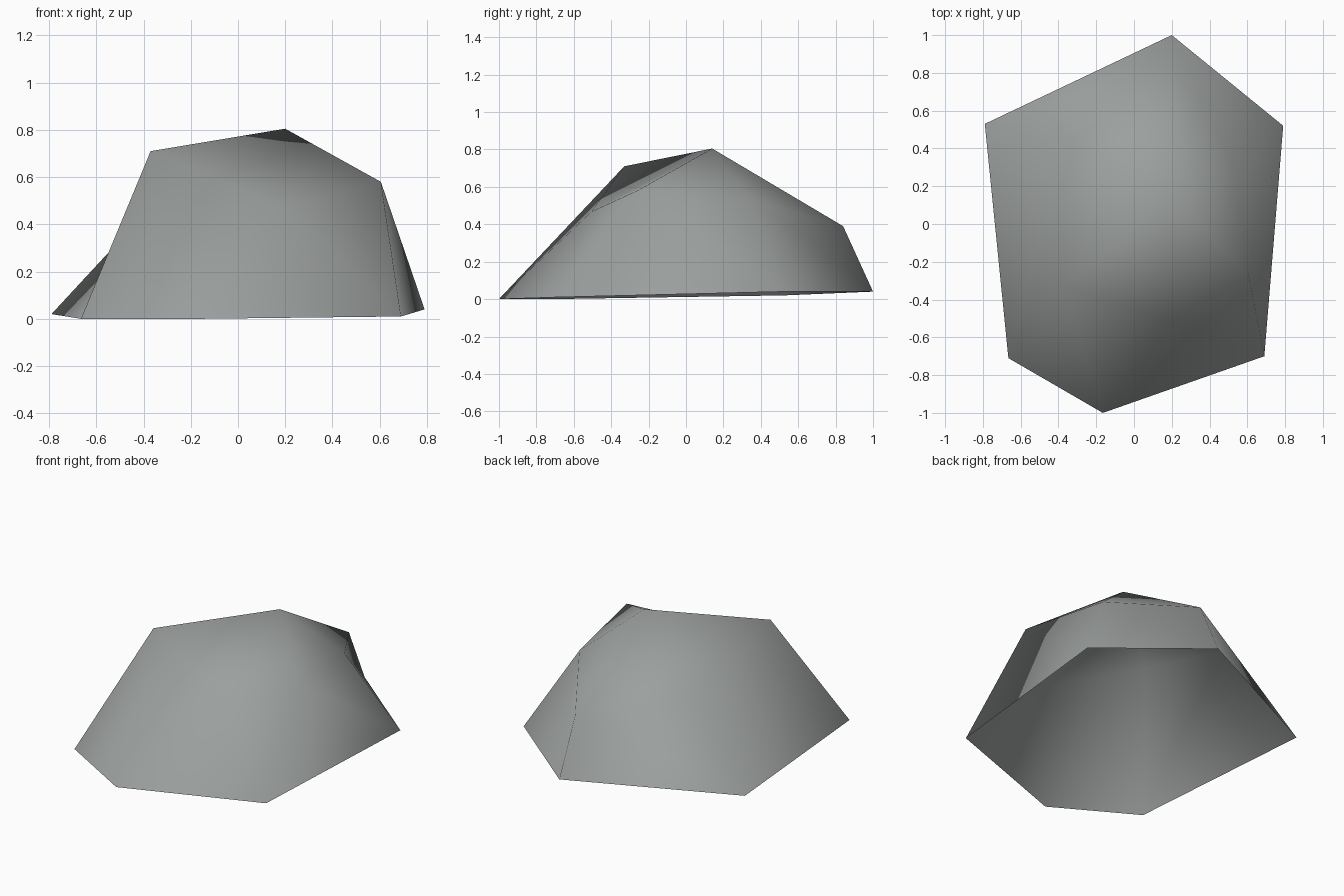
import bpy, bmesh

if "Cube" in bpy.data.objects:
    bpy.data.objects.remove(bpy.data.objects["Cube"])

# Six-sided boulder: ground ring and shoulder ring, counter-clockwise from above
GROUND = [(0.69, -0.70, 0.01), (0.79, 0.52, 0.04), (0.20, 1.00, 0.04),
          (-0.79, 0.53, 0.02), (-0.665, -0.71, 0.0), (-0.165, -1.00, 0.0)]
SHOULDER = [(0.605, -0.26, 0.58), (0.52, 0.34, 0.53), (0.20, 0.84, 0.39),
            (-0.35, 0.40, 0.495), (-0.37, -0.33, 0.71), (0.20, -0.505, 0.468)]
PEAK = (0.20, 0.14, 0.805)

# Stone colour
stone = bpy.data.materials.new("grey stone")
stone.diffuse_color = (0.33, 0.35, 0.34, 1.0)
stone.use_nodes = True
stone.node_tree.nodes["Principled BSDF"].inputs["Base Color"].default_value = stone.diffuse_color

# Boulder shell, open underneath
bm = bmesh.new()
low = [bm.verts.new(p) for p in GROUND]
high = [bm.verts.new(p) for p in SHOULDER]
peak = bm.verts.new(PEAK)

for i in range(6):
    j = (i + 1) % 6
    bm.faces.new((low[i], low[j], high[i]))     # lower side facet
    bm.faces.new((low[j], high[j], high[i]))    # upper side facet
    bm.faces.new((high[i], high[j], peak))      # cap facet

for face in bm.faces:
    face.smooth = True

mesh = bpy.data.meshes.new("boulder")
bm.to_mesh(mesh)
bm.free()
mesh.materials.append(stone)
boulder = bpy.data.objects.new("boulder", mesh)
bpy.context.collection.objects.link(boulder)
